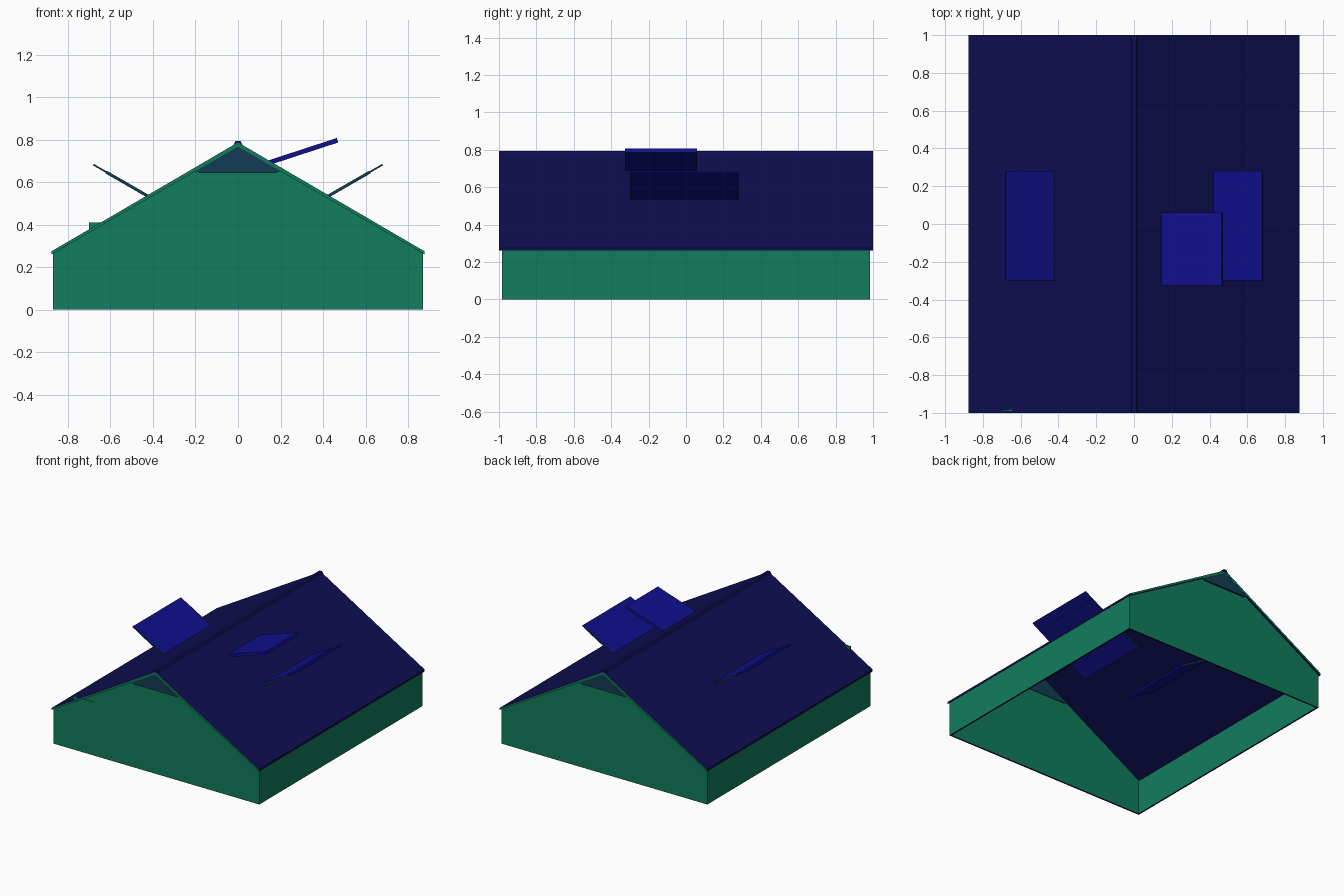
import bpy, bmesh, math
from mathutils import Vector

if "Cube" in bpy.data.objects:
    bpy.data.objects.remove(bpy.data.objects["Cube"])


def mat(name, col):
    m = bpy.data.materials.new(name)
    m.diffuse_color = (*col, 1)
    m.use_nodes = True
    m.node_tree.nodes["Principled BSDF"].inputs["Base Color"].default_value = m.diffuse_color
    return m


GREEN = mat("wall green", (0.0055, 0.205, 0.11))
NAVY = mat("roof navy", (0.0045, 0.0045, 0.085))
BLUE = mat("vent blue", (0.005, 0.005, 0.27))
TEAL = mat("gable teal", (0.006, 0.045, 0.085))


def prism(name, pts, y0, y1, mats, rule=None):
    """Extrude an xz outline along y; rule(normal) picks the material slot."""
    bm = bmesh.new()
    a = [bm.verts.new((x, y0, z)) for x, z in pts]
    b = [bm.verts.new((x, y1, z)) for x, z in pts]
    bm.faces.new(a)
    bm.faces.new(b[::-1])
    n = len(pts)
    for i in range(n):
        j = (i + 1) % n
        bm.faces.new((a[j], a[i], b[i], b[j]))
    bmesh.ops.recalc_face_normals(bm, faces=bm.faces[:])
    bm.normal_update()
    for f in bm.faces:
        f.material_index = rule(f.normal) if rule else 0
    me = bpy.data.meshes.new(name)
    bm.to_mesh(me)
    bm.free()
    for m in mats:
        me.materials.append(m)
    ob = bpy.data.objects.new(name, me)
    bpy.context.collection.objects.link(ob)
    return ob


def plate(name, p0, p1, t, y0, y1, mats, rule=None):
    """Flat sheet whose cross-section runs from p0 to p1 in xz."""
    a, b = Vector(p0), Vector(p1)
    d = (b - a).normalized()
    n = Vector((-d.y, d.x)) * t / 2
    return prism(name, [a + n, b + n, b - n, a - n], y0, y1, mats, rule)


X, Y, EAVE, RIDGE, T = 0.87, 0.985, 0.265, 0.787, 0.012
underside = lambda n: 1 if n.z < -0.9 else 0
ends = lambda n: 1 if abs(n.y) > 0.9 else 0

# Side walls, with a dark rim underneath
for s, side in ((-1, "left"), (1, "right")):
    prism(side + "_wall", [(s * X, 0), (s * X, EAVE), (s * (X - T), EAVE), (s * (X - T), 0)],
          -Y, Y, [GREEN, NAVY], underside)

# End walls, gables and dark apex panels
for s, end in ((-1, "front"), (1, "back")):
    prism(end + "_wall", [(-X + T, 0), (X - T, 0), (X - T, EAVE), (-X + T, EAVE)],
          s * Y, s * (Y - T), [GREEN, NAVY], underside)
    prism(end + "_gable", [(-X, EAVE), (X, EAVE), (0, RIDGE - 0.02)],
          s * Y, s * (Y - T), [GREEN])
    prism(end + "_apex_panel",
          [(-0.18, 0.642), (0.18, 0.642), (0.2, 0.655), (0, RIDGE - 0.015), (-0.2, 0.655)],
          s * (Y + 0.014), s * (Y - T - 0.004), [TEAL])

# Small raised plate on the front gable
prism("front_patch", [(-0.70, 0.268), (-0.53, 0.268), (-0.53, 0.41), (-0.70, 0.41)],
      -Y - 0.004, -Y + 0.004, [GREEN])

# Roof slopes with green end edges
for s, side in ((-1, "left"), (1, "right")):
    prism(side + "_roof", [(s * 0.877, 0.275), (0, RIDGE), (0, RIDGE - 0.02), (s * 0.877, 0.26)],
          -1, 1, [NAVY, GREEN], ends)

# Ridge cap
prism("ridge_cap", [(-0.025, 0.768), (-0.012, 0.793), (0.012, 0.793), (0.025, 0.768)],
      -1, 1, [NAVY])

# Tilted side vents passing through the roof: thin sheet on a thicker board
for s, side in ((-1, "left"), (1, "right")):
    plate(side + "_vent_sheet", (s * 0.20, 0.405), (s * 0.68, 0.682), 0.008, -0.30, 0.28,
          [BLUE, TEAL], ends)
    plate(side + "_vent_board", (s * 0.20, 0.405), (s * 0.62, 0.647), 0.014, -0.298, 0.278,
          [BLUE, TEAL], ends)

# Raised hatch near the ridge
plate("ridge_hatch", (0.11, 0.68), (0.468, 0.797), 0.022, -0.325, 0.06, [BLUE])
